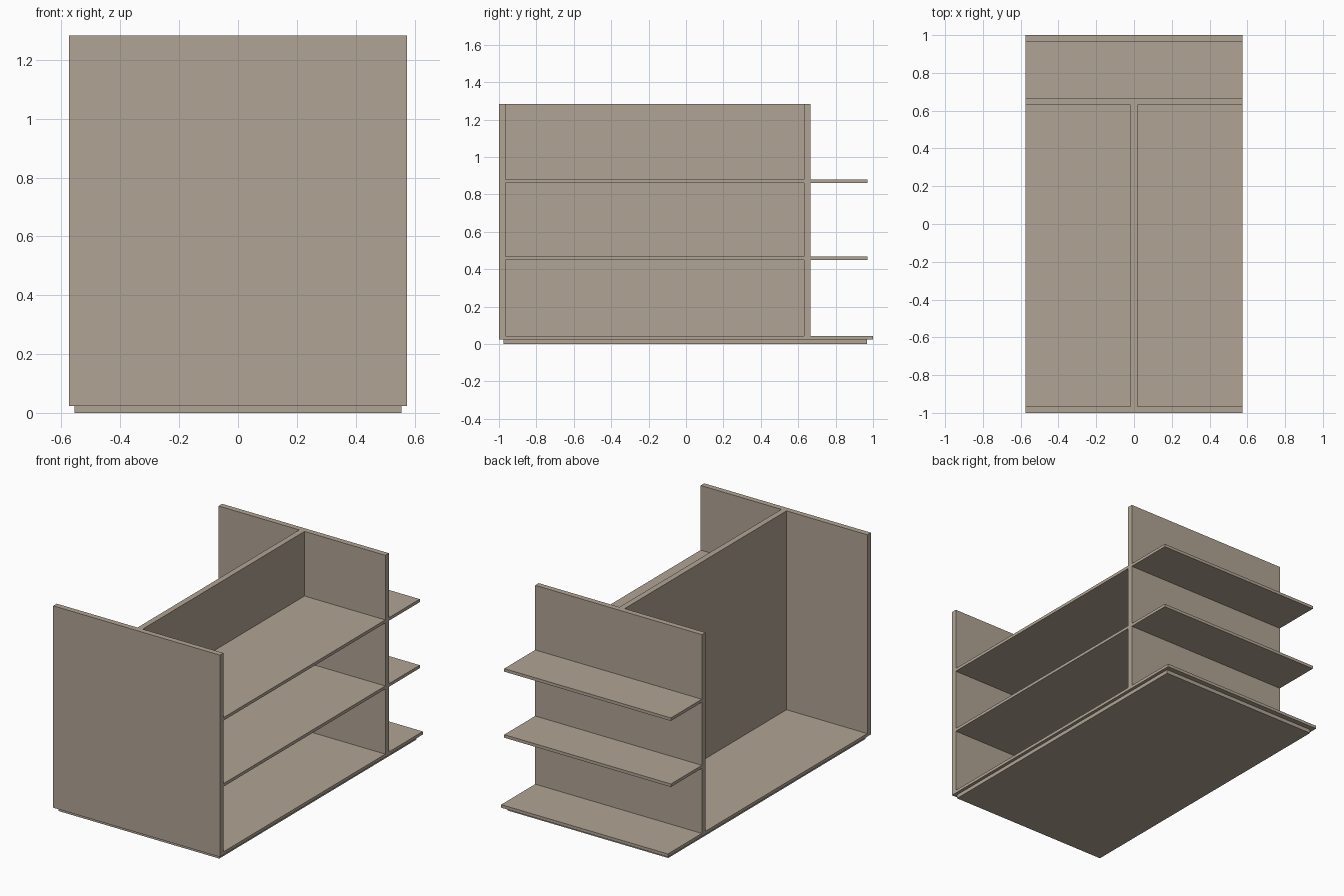
import bpy
import bmesh
from mathutils import Vector

cube = bpy.data.objects.get("Cube")
if cube:
    bpy.data.objects.remove(cube, do_unlink=True)

# Single painted board colour
board = bpy.data.materials.new("warm_taupe_board")
board.use_nodes = True
colour = (0.434, 0.371, 0.296, 1)
board.diffuse_color = colour
board.node_tree.nodes["Principled BSDF"].inputs["Base Color"].default_value = colour


def panel(name, x, y, z):
    """Flat board spanning the given (min, max) ranges."""
    low, high = Vector((x[0], y[0], z[0])), Vector((x[1], y[1], z[1]))
    bm = bmesh.new()
    bmesh.ops.create_cube(bm, size=1)
    bmesh.ops.scale(bm, vec=high - low, verts=bm.verts)
    mesh = bpy.data.meshes.new(name)
    bm.to_mesh(mesh)
    bm.free()
    mesh.materials.append(board)
    obj = bpy.data.objects.new(name, mesh)
    obj.location = (low + high) / 2
    bpy.context.collection.objects.link(obj)
    return obj


HALF_W = 0.575
FULL = (-HALF_W, HALF_W)
BASE_BOTTOM, BASE_TOP, TOP = 0.024, 0.043, 1.283
FRONT_IN, BACK_IN, BACK_OUT = -0.965, 0.63, 0.665
DIVIDER = 0.018
SHELF_THICK = 0.019

# Recessed plinth and base board
panel("plinth", (-0.555, 0.555), (-0.977, 0.968), (0, BASE_BOTTOM))
panel("base_board", FULL, (FRONT_IN, 1), (BASE_BOTTOM, BASE_TOP))

# Upright boards
panel("front_panel", FULL, (-1, FRONT_IN), (BASE_BOTTOM, TOP))
panel("back_panel", FULL, (BACK_IN, BACK_OUT), (BASE_TOP, TOP))
panel("centre_divider", (-DIVIDER, DIVIDER), (FRONT_IN, BACK_IN), (BASE_TOP, TOP))

# Shelves in the left bay and across the back
for level, z in (("lower", 0.449), ("upper", 0.861)):
    height = (z, z + SHELF_THICK)
    panel(level + "_side_shelf", (DIVIDER, HALF_W), (FRONT_IN, BACK_IN), height)
    panel(level + "_back_shelf", FULL, (BACK_OUT, 0.97), height)
